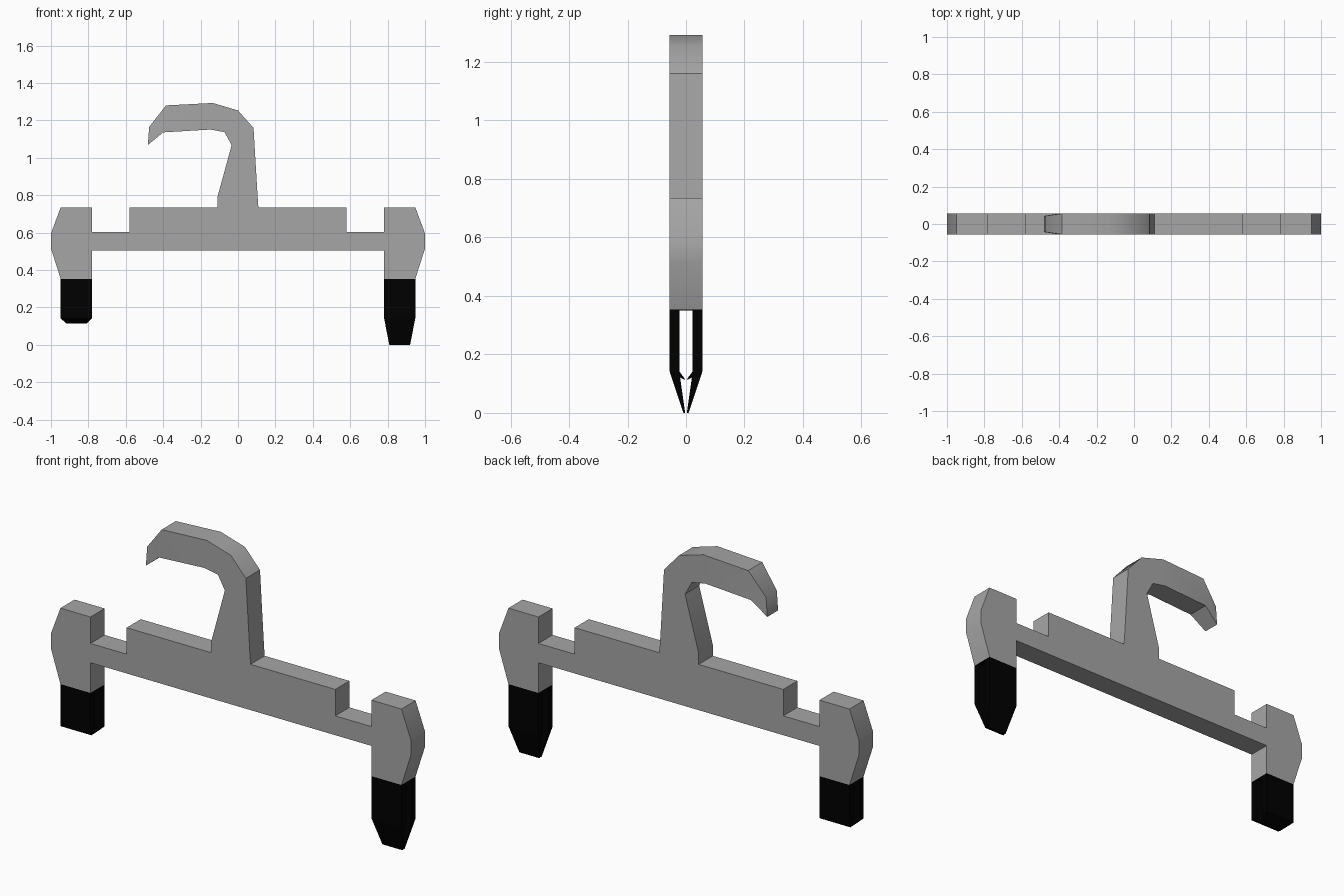
import bpy, bmesh, math

if "Cube" in bpy.data.objects:
    bpy.data.objects.remove(bpy.data.objects["Cube"])

D = 0.056  # half depth of the hanger


def material(name, value):
    mat = bpy.data.materials.new(name)
    mat.diffuse_color = (value, value, value, 1)
    mat.use_nodes = True
    mat.node_tree.nodes["Principled BSDF"].inputs["Base Color"].default_value = mat.diffuse_color
    return mat


black = material("black_rubber", 0.0)
grey = material("dark_grey_plastic", 0.38)


def finish(name, bm, mat, smooth=None):
    bmesh.ops.recalc_face_normals(bm, faces=bm.faces)
    mesh = bpy.data.meshes.new(name)
    bm.to_mesh(mesh)
    bm.free()
    ob = bpy.data.objects.new(name, mesh)
    bpy.context.collection.objects.link(ob)
    mesh.materials.append(mat)
    if smooth:
        bpy.ops.object.select_all(action='DESELECT')
        ob.select_set(True)
        bpy.context.view_layer.objects.active = ob
        bpy.ops.object.shade_smooth_by_angle(angle=math.radians(smooth))
    return ob


def plate(name, profile, mat=grey, smooth=None):
    """Extrude an x/z outline through the full depth."""
    bm = bmesh.new()
    face = bm.faces.new([bm.verts.new((x, -D, z)) for x, z in profile])
    ext = bmesh.ops.extrude_face_region(bm, geom=[face])
    bmesh.ops.translate(bm, vec=(0, 2 * D, 0),
                        verts=[v for v in ext["geom"] if isinstance(v, bmesh.types.BMVert)])
    return finish(name, bm, mat, smooth)


def loft(name, rings, mat=grey, smooth=None):
    """Skin a run of four-cornered rings and cap both ends."""
    bm = bmesh.new()
    rows = [[bm.verts.new(p) for p in ring] for ring in rings]
    for a, b in zip(rows, rows[1:]):
        for i in range(4):
            j = (i + 1) % 4
            bm.faces.new((a[i], a[j], b[j], b[i]))
    bm.faces.new(rows[0])
    bm.faces.new(rows[-1])
    return finish(name, bm, mat, smooth)


# Stepped crossbar
right = [(0.781, 0.505), (0.781, 0.602), (0.58, 0.602), (0.58, 0.735)]
plate("crossbar", right + [(-x, z) for x, z in reversed(right)])

# Hook: paired outer and inner points, narrowing at the tip
outer = [(0.109, 0.735), (0.105, 0.79), (0.083, 1.16), (0.0, 1.253),
         (-0.135, 1.293), (-0.385, 1.28), (-0.475, 1.165)]
inner = [(-0.11, 0.735), (-0.11, 0.79), (-0.034, 1.068), (-0.072, 1.137),
         (-0.147, 1.151), (-0.40, 1.136), (-0.482, 1.068)]
widths = [D] * 6 + [0.043]
loft("hook", [[(o[0], -w, o[1]), (o[0], w, o[1]), (i[0], w, i[1]), (i[0], -w, i[1])]
              for o, i, w in zip(outer, inner, widths)], smooth=35)

# End blocks with two rubber jaws each; the right jaws reach lower
block = [(0.781, 0.735), (0.948, 0.735), (1.0, 0.595), (1.0, 0.515),
         (0.948, 0.353), (0.781, 0.353)]
root = [(0.781, 0.353), (0.948, 0.353), (0.948, 0.350), (0.781, 0.350)]
for side, s, tip_z in (("left", -1, 0.115), ("right", 1, 0.0)):
    plate(side + "_end_block", [(s * x, z) for x, z in block], smooth=35)
    # Thin rubber layer under the block that joins the two jaws
    plate(side + "_jaw_root", [(s * x, z) for x, z in root], mat=black)
    levels = [(0.781, 0.948, 0.023, D, 0.351),
              (0.781, 0.948, 0.023, D, 0.142),
              (0.809, 0.920, 0.003, 0.009, tip_z)]
    for face, t in (("front", -1), ("back", 1)):
        loft(f"{side}_{face}_jaw",
             [[(s * x0, t * y0, z), (s * x1, t * y0, z), (s * x1, t * y1, z), (s * x0, t * y1, z)]
              for x0, x1, y0, y1, z in levels], mat=black)
